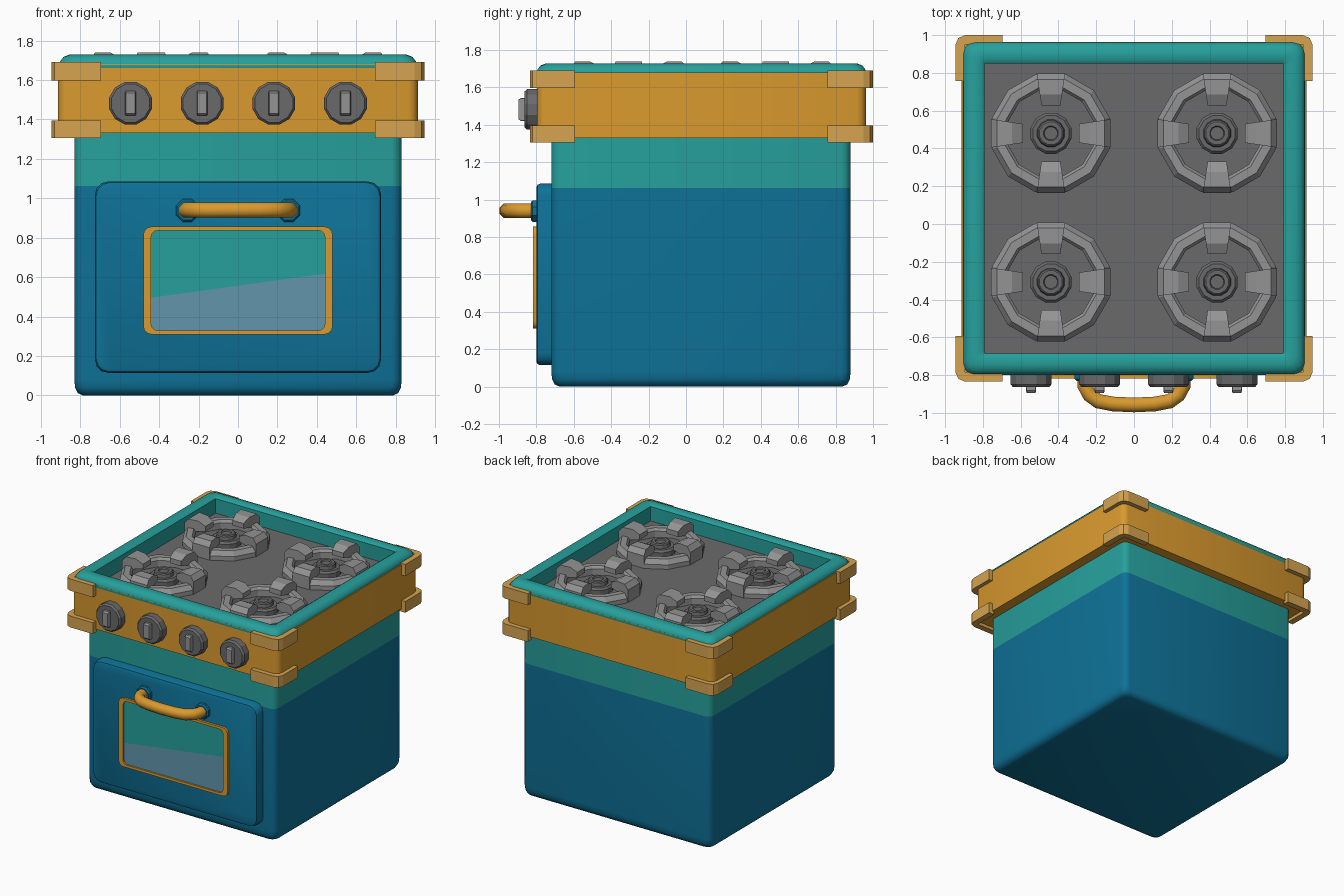
import bpy, bmesh, math
from mathutils import Matrix, Vector

if "Cube" in bpy.data.objects:
    bpy.data.objects.remove(bpy.data.objects["Cube"])


def material(name, r, g, b):
    lin = lambda c: ((c / 255 + 0.055) / 1.055) ** 2.4 if c > 10 else c / 255 / 12.92
    m = bpy.data.materials.new(name)
    m.diffuse_color = (lin(r), lin(g), lin(b), 1)
    m.use_nodes = True
    m.node_tree.nodes["Principled BSDF"].inputs["Base Color"].default_value = m.diffuse_color
    return m


BLUE = material("blue enamel", 14, 114, 152)
TEAL = material("teal enamel", 38, 160, 156)
ORANGE = material("orange metal", 218, 154, 46)
TAN = material("tan bracket", 214, 164, 80)
DARK = material("dark grey iron", 106, 106, 106)
LIGHT = material("light grey iron", 148, 148, 148)
GLASS = material("grey blue glass", 98, 150, 172)

FRONT = Matrix.Rotation(math.pi / 2, 4, 'X')   # local z -> -y, local y -> z
CY = 0.0825                                    # depth centre of the cabinet


def finish(name, bm, mats, matrix=Matrix(), smooth=None):
    bm.transform(matrix)
    bmesh.ops.recalc_face_normals(bm, faces=bm.faces[:])
    me = bpy.data.meshes.new(name)
    bm.to_mesh(me)
    bm.free()
    for m in mats:
        me.materials.append(m)
    if smooth:
        me.polygons.foreach_set("use_smooth", [True] * len(me.polygons))
        me.set_sharp_from_angle(angle=math.radians(smooth))
    ob = bpy.data.objects.new(name, me)
    bpy.context.collection.objects.link(ob)
    return ob


def skin(loops, closed=False):
    """Join equal loops of points; cap the ends, or wrap last to first."""
    bm = bmesh.new()
    vs = [[bm.verts.new(p) for p in lp] for lp in loops]
    n = len(vs[0])
    pairs = list(zip(vs, vs[1:])) + ([(vs[-1], vs[0])] if closed else [])
    for a, b in pairs:
        for i in range(n):
            j = (i + 1) % n
            bm.faces.new((a[i], a[j], b[j], b[i]))
    if not closed:
        bm.faces.new(vs[0])
        bm.faces.new(vs[-1])
    return bm


def rrect(hx, hy, r, z, n=3):
    pts = []
    for k, (sx, sy) in enumerate([(1, 1), (-1, 1), (-1, -1), (1, -1)]):
        for i in range(n + 1):
            a = math.pi / 2 * (k + i / n)
            pts.append((sx * (hx - r) + r * math.cos(a), sy * (hy - r) + r * math.sin(a), z))
    return pts


def lathe(profile, sides, closed=False):
    return skin([[(r * math.cos(2 * math.pi * (i + .5) / sides),
                   r * math.sin(2 * math.pi * (i + .5) / sides), z) for i in range(sides)]
                 for r, z in profile], closed)


# cabinet body: blue below, teal above
bm = skin([rrect(.83 - d, .80 - d, .05, z) for d, z in
           [(.045, 0), (.018, .012), (.004, .04), (0, .08), (0, 1.062), (0, 1.36)]])
for f in bm.faces:
    f.material_index = int(f.calc_center_median().z > 1.1)
finish("body", bm, [BLUE, TEAL], Matrix.Translation((0, .08, 0)), 40)

# orange control band
bm = skin([rrect(.913, .88, .05, 1.33), rrect(.913, .88, .05, 1.68),
           rrect(.81, .78, .02, 1.68), rrect(.81, .78, .02, 1.33)], True)
finish("control_band", bm, [ORANGE], Matrix.Translation((0, CY, 0)), 40)

# rounded teal rim around the hob
bm = skin([rrect(.907 - d, .882 - d, r, z) for d, r, z in
           [(0, .06, 1.665), (.005, .06, 1.695), (.022, .06, 1.717), (.05, .05, 1.728),
            (.095, .03, 1.728), (.115, .005, 1.715), (.115, .005, 1.58), (.05, .02, 1.58)]], True)
finish("top_rim", bm, [TEAL], Matrix.Translation((0, CY, 0)), 45)

# sunken hob plate
bm = skin([rrect(.80, .775, .01, 1.57, 1), rrect(.80, .775, .01, 1.60, 1)])
finish("hob_plate", bm, [DARK], Matrix.Translation((0, CY, 0)))

# corner brackets, two levels on each corner
L = [(.695, .917), (.895, .917), (.93, .902), (.945, .867), (.945, .675),
     (.895, .675), (.895, .867), (.695, .867)]
for sx in (-1, 1):
    for sy in (-1, 1):
        for z0, z1 in ((1.305, 1.395), (1.597, 1.69)):
            bm = skin([[(sx * x, sy * y + CY, z) for x, y in L] for z in (z0, z1)])
            finish("corner_bracket", bm, [TAN])

# burners: ring, four prongs, stepped cap
PRONG = [(.316, 1.60), (.316, 1.70), (.285, 1.738), (.205, 1.738), (.148, 1.708), (.148, 1.668),
         (.23, 1.65), (.23, 1.60)]
for bx in (-.44, .44):
    for by in (-.307, .48):
        at = Matrix.Translation((bx, by, 0))
        ring = lathe([(.322, 1.595), (.322, 1.635), (.295, 1.67), (.25, 1.67),
                      (.235, 1.65), (.235, 1.595)], 12, True)
        finish("burner_ring", ring, [LIGHT], at)
        cap = lathe([(.112, 1.595), (.112, 1.635), (.098, 1.65), (.075, 1.65), (.07, 1.675),
                     (.062, 1.682), (.04, 1.682), (.035, 1.672)], 12)
        finish("burner_cap", cap, [DARK], at)
        for k in range(4):
            half = lambda r: .05 + .15 * (r - .148)
            bm = skin([[(r, s * half(r), z) for r, z in PRONG] for s in (-1, 1)])
            finish("burner_prong", bm, [LIGHT], at @ Matrix.Rotation(k * math.pi / 2, 4, 'Z'))

# control knobs with grip bars
for x in (-.545, -.182, .182, .545):
    at = Matrix.Translation((x, -.797, 1.482)) @ FRONT
    finish("knob", lathe([(.112, -.01), (.112, .052), (.1, .066)], 12), [DARK], at)
    bm = skin([rrect(.027, .062, .003, .05, 1), rrect(.027, .062, .003, .085, 1),
               rrect(.023, .052, .003, .098, 1)])
    finish("knob_grip", bm, [LIGHT], at)

# oven door
at = Matrix.Translation((0, -.72, .6)) @ FRONT
bm = skin([rrect(.725 - d, .485 - d, .065, z) for d, z in
           [(0, -.02), (0, .06), (.006, .074), (.02, .08)]])
finish("oven_door", bm, [BLUE], at, 40)

# window frame
at = Matrix.Translation((0, -.80, .583)) @ FRONT
bm = skin([rrect(.48, .273, .04, -.005), rrect(.48, .273, .04, .018),
           rrect(.44, .253, .03, .018), rrect(.44, .253, .03, -.005)], True)
finish("window_frame", bm, [ORANGE], at, 40)

# window pane: teal above, slanted grey-blue reflection below
bm = bmesh.new()
a, b, c, d, e, f = [bm.verts.new((x, y, .005)) for x, y in
                    [(-.445, -.258), (.445, -.258), (.445, .035), (.445, .258),
                     (-.445, .258), (-.445, -.088)]]
bm.faces.new((a, b, c, f)).material_index = 1
bm.faces.new((f, c, d, e))
finish("window_pane", bm, [TEAL, GLASS], at)

# door handle: swept tube and its mounts
right = [(.26, -.79), (.26, -.86), (.235, -.905), (.19, -.938), (.11, -.953)]
path = [Vector((-x, y, .94)) for x, y in right] + [Vector((0, -.958, .94))] + \
       [Vector((x, y, .94)) for x, y in reversed(right)]
loops = []
for i, p in enumerate(path):
    t = (path[min(i + 1, len(path) - 1)] - path[max(i - 1, 0)]).normalized()
    side = t.cross(Vector((0, 0, 1)))
    loops.append([p + .042 * (side * math.cos(q) + Vector((0, 0, 1)) * math.sin(q))
                  for q in (math.pi * (k + .5) / 4 for k in range(8))])
finish("door_handle", skin(loops), [ORANGE], smooth=50)
for x in (-.257, .257):
    bm = lathe([(.062, -.01), (.062, .02), (.052, .03)], 8)
    finish("handle_mount", bm, [BLUE], Matrix.Translation((x, -.80, .938)) @ FRONT)
